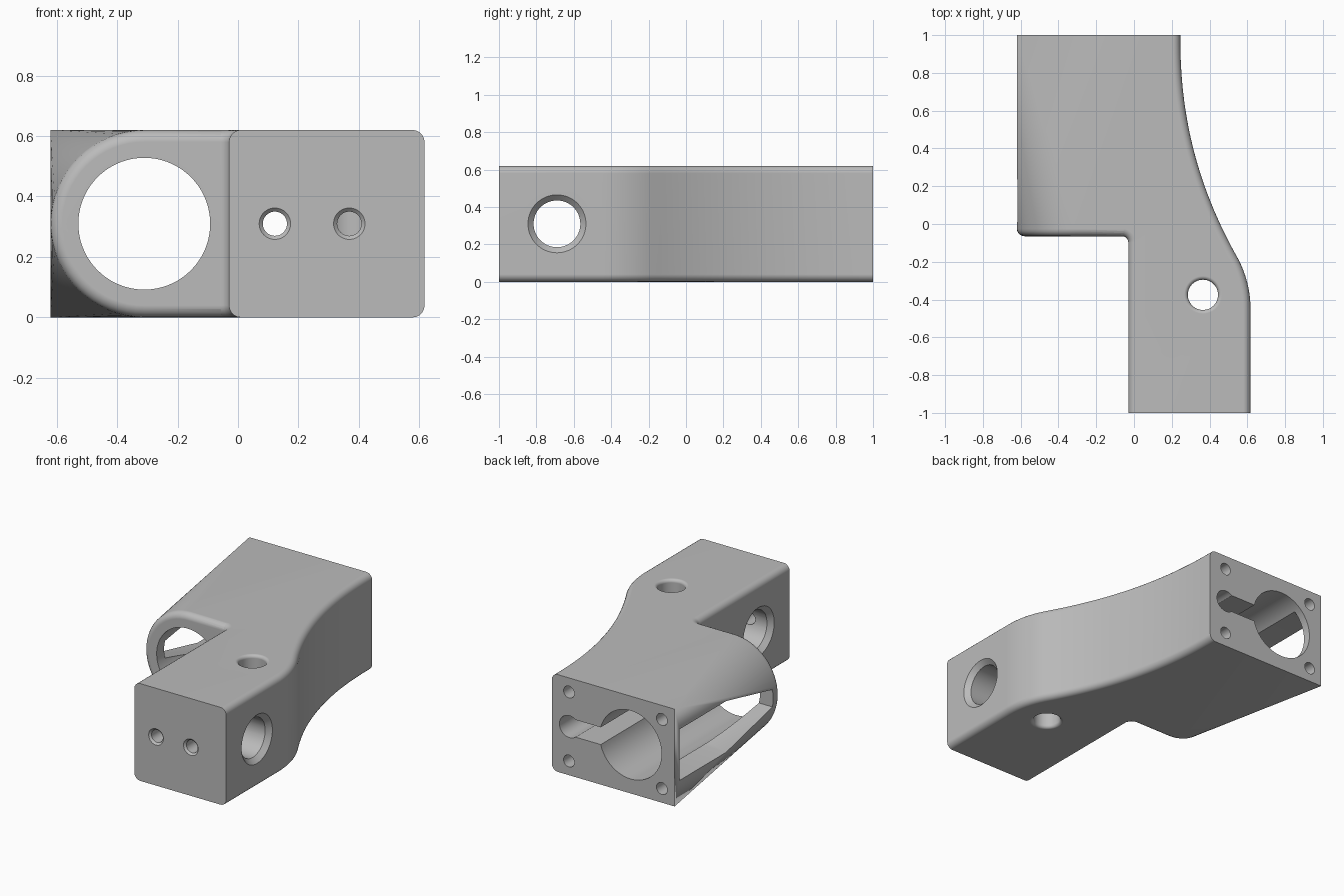
import bpy, bmesh
from math import sin, cos, pi, radians
from mathutils import Matrix, Vector

cube = bpy.data.objects.get("Cube")
if cube:
    bpy.data.objects.remove(cube, do_unlink=True)

H = 0.62           # height
MID = H / 2        # mid height, also the radius of the rounded side
FRONT = -0.065     # front of the bored housing
BORE_X = -0.31
HOLE_X = 0.122
EDGE = 0.04        # long edge rounding


def finish(bm, name):
    bmesh.ops.recalc_face_normals(bm, faces=bm.faces)
    mesh = bpy.data.meshes.new(name)
    bm.to_mesh(mesh)
    bm.free()
    obj = bpy.data.objects.new(name, mesh)
    bpy.context.collection.objects.link(obj)
    return obj


def prism(points, vec):
    bm = bmesh.new()
    face = bm.faces.new([bm.verts.new(p) for p in points])
    res = bmesh.ops.extrude_face_region(bm, geom=[face])
    verts = [g for g in res["geom"] if isinstance(g, bmesh.types.BMVert)]
    bmesh.ops.translate(bm, verts=verts, vec=vec)
    bmesh.ops.recalc_face_normals(bm, faces=bm.faces)
    return bm


def turned(profile, origin, axis, segments=48):
    """Closed solid of revolution from (distance, radius) pairs along an axis."""
    bm = bmesh.new()
    rot = Vector((0, 0, 1)).rotation_difference(Vector(axis)).to_matrix()
    rings = []
    for d, r in profile:
        rings.append([bm.verts.new(Vector(origin) + rot @ Vector(
            (r * cos(2 * pi * i / segments), r * sin(2 * pi * i / segments), d)))
            for i in range(segments)])
    for a, b in zip(rings, rings[1:]):
        for i in range(segments):
            j = (i + 1) % segments
            bm.faces.new((a[i], a[j], b[j], b[i]))
    bm.faces.new(rings[0])
    bm.faces.new(rings[-1])
    return finish(bm, "cutter")


def combine(target, tool, operation):
    tool.hide_render = True
    mod = target.modifiers.new("combine", "BOOLEAN")
    mod.operation = operation
    mod.solver = "EXACT"
    mod.object = tool
    bpy.context.view_layer.objects.active = target
    bpy.ops.object.modifier_apply(modifier=mod.name)
    bpy.data.objects.remove(tool, do_unlink=True)


# Block with the swept side: plan outline, long edges rounded
outline = [(-0.03, -1), (0.617, -1)]
turn = radians(29.7)
for i in range(9):
    a = turn * i / 8
    outline.append((0.617 - 0.51 * (1 - cos(a)), -0.45 + 0.54 * sin(a)))
x0, y0 = outline[-1]
for i in range(1, 25):
    t = 1 - i / 24
    outline.append((0.245 + (x0 - 0.245) * t ** 2.2, 1 - (1 - y0) * t))
inner = FRONT + 0.001
outline += [(0, 1), (0, 0.2), (-0.2, 0.2), (-0.2, inner)]
for i in range(7):
    a = pi / 2 * (1 - i / 6)
    outline.append((-0.065 + 0.035 * cos(a), inner - 0.035 + 0.035 * sin(a)))
bm = prism([(x, y, 0) for x, y in outline], (0, 0, H))
long_edges = []
for e in bm.edges:
    a, b = (v.co for v in e.verts)
    at_end = abs(a.y) > 0.999 and abs(b.y) > 0.999
    if abs(a.z - b.z) < 1e-5 and not at_end:
        long_edges.append(e)
bmesh.ops.bevel(bm, geom=long_edges, offset=EDGE, segments=5, profile=0.5,
                affect="EDGES", clamp_overlap=False)
body = finish(bm, "bracket_body")

# Housing: square back blended to a round-sided front with a rounded rim
bm = bmesh.new()
for x in (-0.62, 0.1):
    for z in (0, H):
        bm.verts.new((x, 1, z))
for k in range(6):
    a = pi / 2 * k / 5
    r = MID - EDGE * (1 - cos(a))
    y = FRONT + EDGE * (1 - sin(a))
    for i in range(33):
        b = pi / 2 + pi * i / 32
        bm.verts.new((BORE_X + r * cos(b), y, MID + r * sin(b)))
    for s in (-1, 1):
        bm.verts.new((0.1, y, MID + s * r))
hull = bmesh.ops.convex_hull(bm, input=bm.verts)
bmesh.ops.delete(bm, geom=[g for g in set(hull["geom_interior"] + hull["geom_unused"])
                           if isinstance(g, bmesh.types.BMVert)], context="VERTS")
bmesh.ops.dissolve_limit(bm, angle_limit=radians(0.1), verts=bm.verts, edges=bm.edges)
combine(body, finish(bm, "housing"), "UNION")

# Large bore and its tapered side window
cutters = [turned([(-0.3, 0.218), (1.2, 0.218)], (BORE_X, 0, MID), (0, 1, 0), 72)]
window = [(0.95, 0.163), (0.48, 0.163), (0.01, 0.055)]
window = window + [(y, -z) for y, z in reversed(window)]
cutters.append(finish(prism([(-0.8, y, MID + z) for y, z in window],
                            (0.49, 0, 0)), "cutter"))

# Cable hole, wider at the back, with a slot into the bore
cutters.append(turned([(-1.1, 0.052), (-1, 0.052), (-0.988, 0.04), (0.4, 0.04),
                       (0.4, 0.07), (1.1, 0.07)], (HOLE_X, 0, MID), (0, 1, 0)))
slot = [(BORE_X, 0.4), (HOLE_X, 0.4), (HOLE_X, 1.1), (BORE_X, 1.1)]
cutters.append(finish(prism([(x, y, MID - 0.055) for x, y in slot],
                            (0, 0, 0.11)), "cutter"))

# Second front hole, reaching the vertical hole
cutters.append(turned([(-1.1, 0.052), (-1, 0.052), (-0.988, 0.04), (-0.375, 0.04)],
                      (0.368, 0, MID), (0, 1, 0)))

# Countersunk cross hole
cutters.append(turned([(-0.15, 0.155), (-0.03, 0.155), (0, 0.125), (0.587, 0.125),
                       (0.617, 0.155), (0.75, 0.155)], (0, -0.69, MID), (1, 0, 0), 64))

# Vertical hole with rounded rims
rim = [(0.02 * (1 - sin(pi / 2 * i / 5)), 0.08 + 0.02 * (1 - cos(pi / 2 * i / 5)))
       for i in range(5, -1, -1)]
rim = [(-0.1, rim[0][1])] + rim
cutters.append(turned(rim + [(H - d, r) for d, r in reversed(rim)],
                      (0.365, -0.375, 0), (0, 0, 1)))

# Four screw holes in the back
for x in (-0.53, 0.125):
    for z in (0.09, 0.53):
        cutters.append(turned([(0.75, 0.038), (1.1, 0.038)], (x, 0, z), (0, 1, 0), 32))

for cutter in cutters:
    combine(body, cutter, "DIFFERENCE")

# One grey finish, smooth with crisp edges
grey = bpy.data.materials.new("plain grey")
grey.use_nodes = True
colour = (0.5, 0.5, 0.5, 1)
grey.diffuse_color = colour
grey.node_tree.nodes["Principled BSDF"].inputs["Base Color"].default_value = colour
body.data.materials.clear()
body.data.materials.append(grey)
for p in body.data.polygons:
    p.material_index = 0
bpy.ops.object.select_all(action="DESELECT")
body.select_set(True)
bpy.context.view_layer.objects.active = body
bpy.ops.object.shade_smooth_by_angle(angle=radians(30))
weighted = body.modifiers.new("even_shading", "WEIGHTED_NORMAL")
weighted.keep_sharp = True
